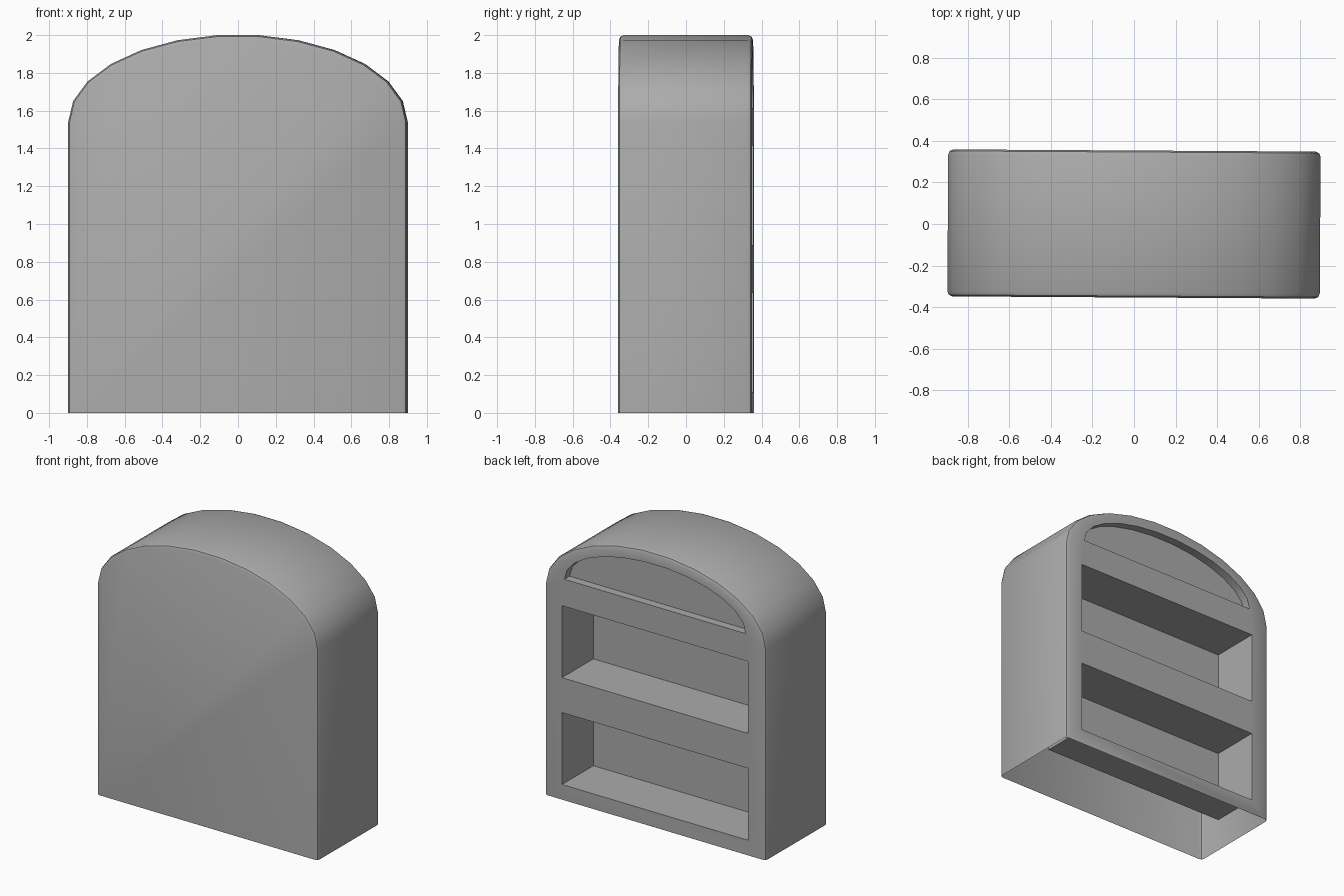
import bpy
import bmesh
import math

cube = bpy.data.objects.get("Cube")
if cube:
    bpy.data.objects.remove(cube, do_unlink=True)

HALF_DEPTH = 0.354
BEVEL = 0.025
SEGMENTS = 13


def arch(half_width, base, rise):
    """Half ellipse as (x, z) points, from +x to -x."""
    angles = [math.pi * i / SEGMENTS for i in range(SEGMENTS + 1)]
    return [(half_width * math.cos(a), base + rise * math.sin(a)) for a in angles]


def body_outline(inset):
    w = 0.897 - inset
    return [(w, 0)] + arch(w, 1.54, 0.463 - inset) + [(-w, 0)]


def rectangle(half_width, bottom, top):
    return [(half_width, bottom), (half_width, top),
            (-half_width, top), (-half_width, bottom)]


def add_ring(bm, points, y):
    return [bm.verts.new((x, y, z)) for x, z in points]


def bridge(bm, a, b, closed=False):
    for i in range(len(a) if closed else len(a) - 1):
        j = (i + 1) % len(a)
        bm.faces.new((a[i], a[j], b[j], b[i]))


def loop_edges(bm, ring):
    pairs = zip(ring, ring[1:] + ring[:1])
    return [bm.edges.get(p) or bm.edges.new(p) for p in pairs]


bm = bmesh.new()

# Arched outer wall with two-step rims at front and back, open underneath
steps = [math.radians(a) for a in (0, 45, 90)]
profile = [(BEVEL * (1 - math.sin(a)), HALF_DEPTH - BEVEL * (1 - math.cos(a)))
           for a in steps]
sections = [(inset, -y) for inset, y in profile]
sections += [(inset, y) for inset, y in reversed(profile)]
rings = [add_ring(bm, body_outline(inset), y) for inset, y in sections]
for a, b in zip(rings, rings[1:]):
    bridge(bm, a, b)

# Plain front panel
bm.faces.new(rings[0])

# Recesses: two deep shelves and a shallow arched niche
panel_edges = loop_edges(bm, rings[-1])
recesses = [(rectangle(0.755, 0.11, 0.635), 0.36),
            (rectangle(0.755, 0.89, 1.415), 0.36),
            (arch(0.735, 1.613, 0.305), 0.06)]
for points, depth in recesses:
    rim = add_ring(bm, points, HALF_DEPTH)
    floor = add_ring(bm, points, HALF_DEPTH - depth)
    panel_edges += loop_edges(bm, rim)
    bridge(bm, rim, floor, closed=True)
    bm.faces.new(floor)

# Back panel around the recesses
bmesh.ops.triangle_fill(bm, edges=panel_edges, use_beauty=True, normal=(0, 1, 0))
bmesh.ops.recalc_face_normals(bm, faces=bm.faces[:])

mesh = bpy.data.meshes.new("shelf_unit")
bm.to_mesh(mesh)
bm.free()
shelf = bpy.data.objects.new("shelf_unit", mesh)
bpy.context.collection.objects.link(shelf)
shelf.rotation_euler.z = -0.006

# Single grey finish
grey = bpy.data.materials.new("mid_grey")
grey.use_nodes = True
colour = (0.41, 0.41, 0.41, 1)
grey.diffuse_color = colour
for node in grey.node_tree.nodes:
    if node.type == 'BSDF_PRINCIPLED':
        node.inputs["Base Color"].default_value = colour
mesh.materials.append(grey)

bpy.ops.object.select_all(action='DESELECT')
shelf.select_set(True)
bpy.context.view_layer.objects.active = shelf
bpy.ops.object.shade_smooth_by_angle(angle=math.radians(30))
